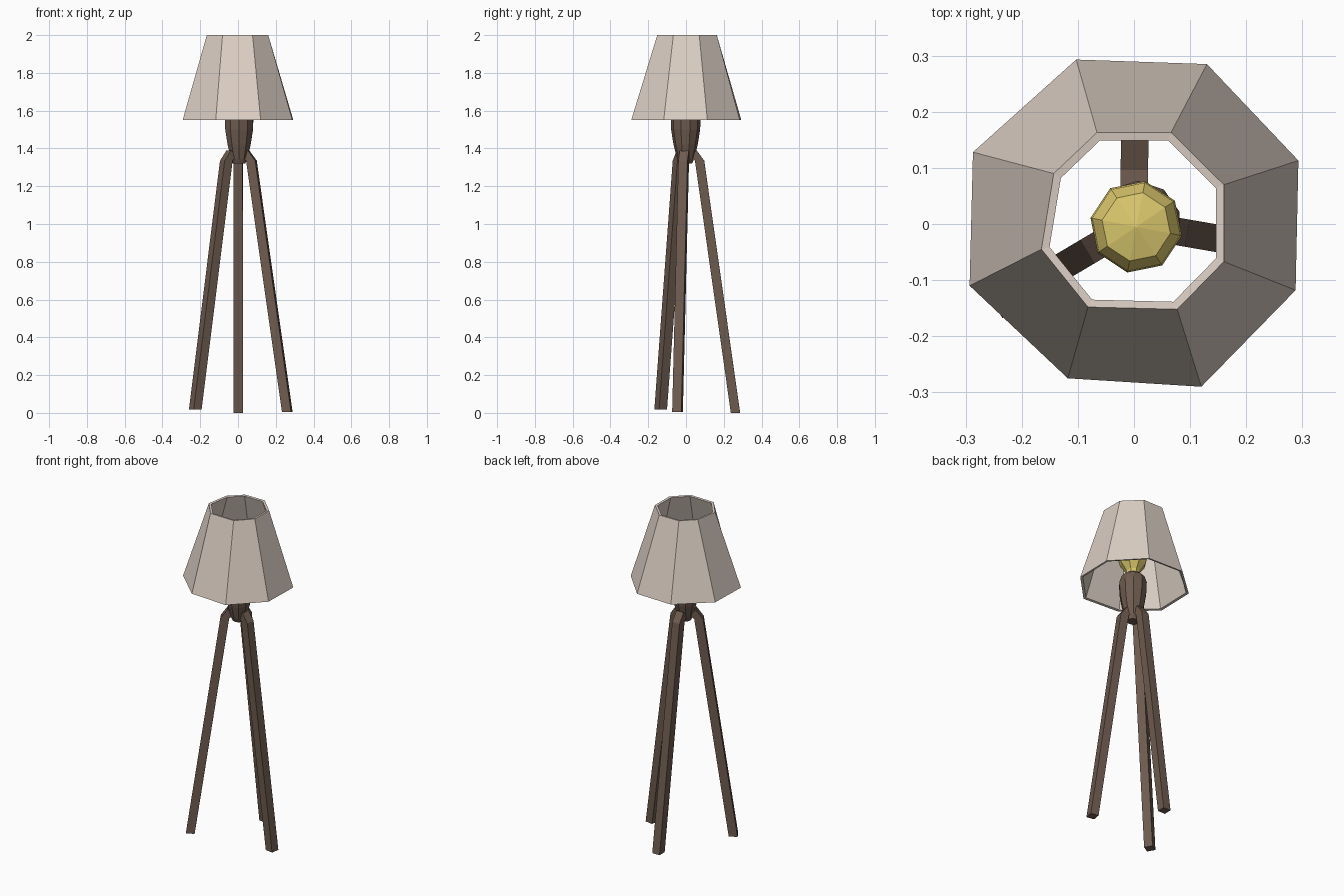
import bpy, bmesh, math
from mathutils import Vector

if "Cube" in bpy.data.objects:
    bpy.data.objects.remove(bpy.data.objects["Cube"])


def material(name, rgb):
    m = bpy.data.materials.new(name)
    m.diffuse_color = (*rgb, 1)
    m.use_nodes = True
    m.node_tree.nodes["Principled BSDF"].inputs["Base Color"].default_value = m.diffuse_color
    return m


wood = material("dark wood", (0.155, 0.105, 0.078))
cloth = material("cream cloth", (0.71, 0.62, 0.55))
glass = material("yellow glass", (0.70, 0.57, 0.15))


def skin(name, rings, mat, closed=False):
    """Bridge a list of equal rings; cap the ends, or join last to first."""
    bm = bmesh.new()
    vs = [[bm.verts.new(p) for p in r] for r in rings]
    n = len(vs[0])
    pairs = list(zip(vs, vs[1:])) + ([(vs[-1], vs[0])] if closed else [])
    for a, b in pairs:
        for i in range(n):
            j = (i + 1) % n
            bm.faces.new((a[i], a[j], b[j], b[i]))
    if not closed:
        bm.faces.new(vs[0][::-1])
        bm.faces.new(vs[-1])
    bmesh.ops.recalc_face_normals(bm, faces=bm.faces)
    me = bpy.data.meshes.new(name)
    bm.to_mesh(me)
    bm.free()
    me.materials.append(mat)
    ob = bpy.data.objects.new(name, me)
    bpy.context.collection.objects.link(ob)
    return ob


def lathe(profile, cx, cy, sides, phase):
    return [[(cx + r * math.cos(phase + math.tau * i / sides),
              cy + r * math.sin(phase + math.tau * i / sides), z)
             for i in range(sides)] for r, z in profile]


# lampshade: slightly irregular hollow octagon
low = [(-.103, .293), (.13, .285), (.293, .113), (.288, -.118),
       (.12, -.29), (-.118, -.275), (-.293, -.11), (-.287, .128)]
top = [(-.066, .163), (.066, .163), (.16, .07), (.16, -.067),
       (.077, -.152), (-.082, -.148), (-.165, -.045), (-.143, .09)]


def ring(pts, z, inset=0):
    out = []
    for x, y in pts:
        k = 1 - inset / math.hypot(x, y)
        out.append((x * k, y * k, z))
    return out


skin("lampshade", [ring(low, 1.55), ring(top, 2.0), ring(top, 1.998, .015),
                   ring(low, 1.553, .015)], cloth, closed=True)

# wooden hub under the bulb
skin("hub", lathe([(.034, 1.32), (.045, 1.345), (.064, 1.42), (.077, 1.50),
                   (.079, 1.56), (.065, 1.60), (.04, 1.62)],
                  .006, -.002, 10, .3), wood)

# faceted bulb with a narrow neck
skin("bulb", lathe([(.036, 1.60), (.042, 1.64), (.072, 1.68), (.083, 1.72),
                    (.080, 1.755), (.062, 1.785), (.002, 1.80)],
                   .004, -.005, 8, math.radians(-11)), glass)


# three legs: square bars that bend in toward the hub
def leg(name, foot, z0):
    d = Vector((foot[0], foot[1], 0))
    reach = d.length
    d.normalize()
    side = Vector((-d.y, d.x, 0))
    h = .0245

    def section(r, z, axis):
        c = d * r + Vector((0, 0, z))
        return [c + axis * (h * a) + side * (h * b)
                for a, b in ((-1, -1), (1, -1), (1, 1), (-1, 1))]

    slant = (d * .8 + Vector((0, 0, .6))).normalized()
    skin(name, [section(reach, z0, d), section(.072, 1.335, d),
                section(.037, 1.375, slant)], wood)


leg("right_leg", (.261, -.045), .004)
leg("back_leg", (.002, .262), .0)
leg("left_leg", (-.226, -.134), .018)
